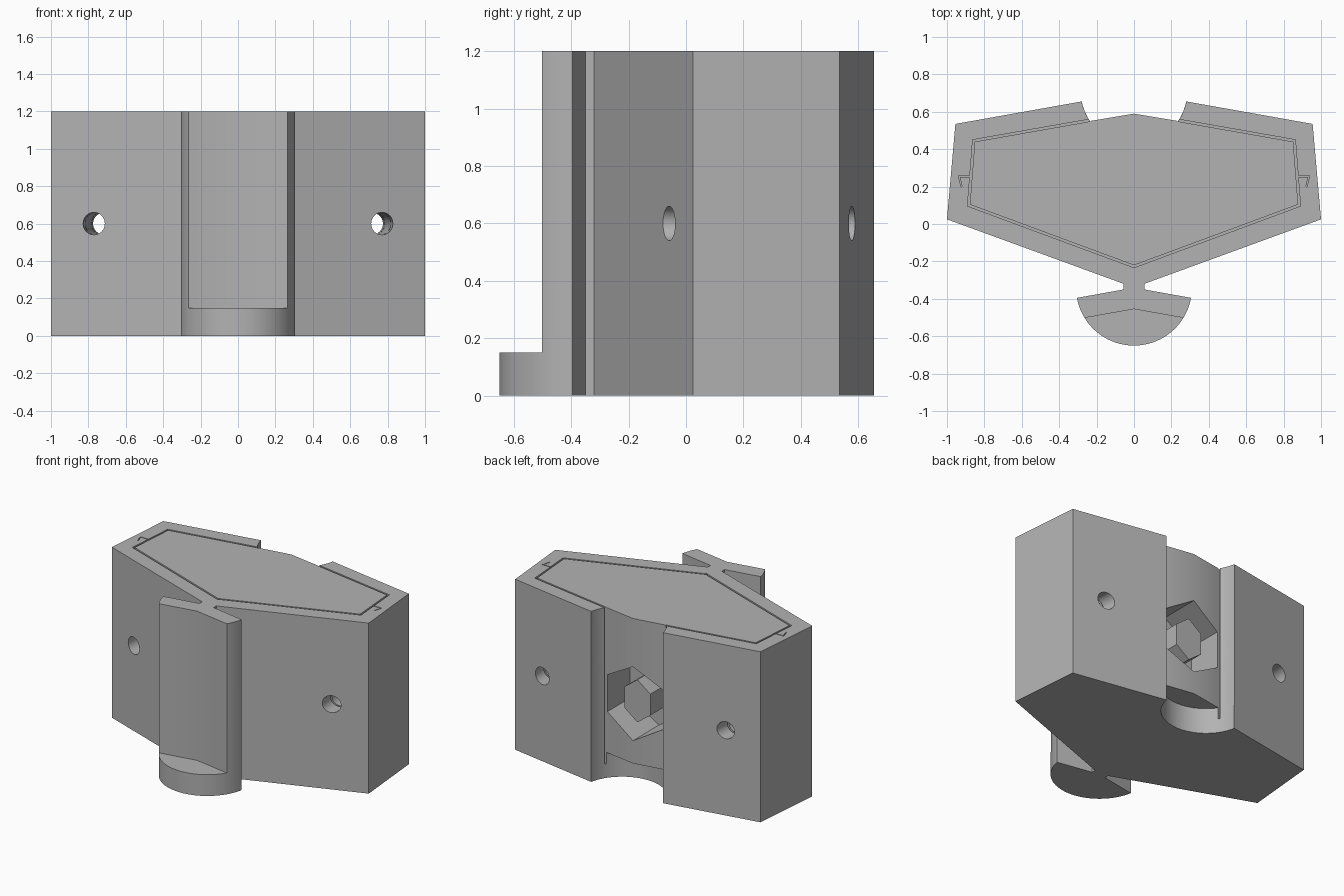
import bpy, bmesh, math
from mathutils import Vector

cube = bpy.data.objects.get("Cube")
if cube:
    bpy.data.objects.remove(cube, do_unlink=True)

grey = bpy.data.materials.new("plain grey")
grey.use_nodes = True
colour = (0.45, 0.45, 0.45, 1)
grey.diffuse_color = colour
grey.node_tree.nodes["Principled BSDF"].inputs["Base Color"].default_value = colour

HEIGHT = 1.2


def prism(name, points, low, high, place=lambda u, v, t: (u, v, t)):
    """Extrude a closed outline from low to high."""
    bm = bmesh.new()
    bottom = [bm.verts.new(place(u, v, low)) for u, v in points]
    top = [bm.verts.new(place(u, v, high)) for u, v in points]
    bm.faces.new(bottom)
    bm.faces.new(top)
    for i in range(len(points)):
        j = (i + 1) % len(points)
        bm.faces.new((bottom[i], bottom[j], top[j], top[i]))
    bmesh.ops.recalc_face_normals(bm, faces=bm.faces)
    mesh = bpy.data.meshes.new(name)
    bm.to_mesh(mesh)
    bm.free()
    mesh.materials.append(grey)
    obj = bpy.data.objects.new(name, mesh)
    bpy.context.collection.objects.link(obj)
    return obj


def along_y(u, v, t):
    return (u, t, v)


def arc(cy, radius, start, end, count):
    angles = [math.radians(start + (end - start) * i / count) for i in range(count + 1)]
    return [(radius * math.cos(a), cy + radius * math.sin(a)) for a in angles]


def mirrored(points):
    return [(-x, y) for x, y in reversed(points)]


def hexagon(half_width, half_height):
    return [(half_width * s, 0.6 + half_height * k)
            for s, k in ((0, 1), (1, 0.5), (1, -0.5), (0, -1), (-1, -0.5), (-1, 0.5))]


def bool_op(target, tool, operation="DIFFERENCE"):
    mod = target.modifiers.new("cut", "BOOLEAN")
    mod.operation, mod.solver, mod.object = operation, "EXACT", tool
    with bpy.context.temp_override(object=target, active_object=target):
        bpy.ops.object.modifier_apply(modifier=mod.name)
    bpy.data.objects.remove(tool, do_unlink=True)


def smooth(obj):
    bpy.ops.object.select_all(action="DESELECT")
    obj.select_set(True)
    bpy.context.view_layer.objects.active = obj
    bpy.ops.object.shade_smooth_by_angle(angle=math.radians(25))


# Six-sided block
half = [(0, -0.34), (1, 0.025), (0.955, 0.535), (0, 0.705)]
body = prism("body", half + mirrored(half[1:3]), 0, HEIGHT)

# Socket in the back: round foot, with a bent wall above it
bool_op(body, prism("foot_cutter", arc(0.71, 0.285, 0, 352.5, 47), -0.1, 0.18))
bool_op(body, prism("socket_cutter", arc(0.71, 0.285, -34, 214, 48) + [(0, 0.59)],
                    0.17, HEIGHT + 0.1))

# Hexagonal recess in the socket wall
bool_op(body, prism("recess_cutter", hexagon(0.225, 0.26), 0.3, 0.8, along_y))

# Through holes, running parallel to the slanted sides
ring = arc(0.6, 0.06, 0, 345, 23)
for side in (-1, 1):
    def slanted(u, v, t, side=side):
        return (u + side * (0.765 - 0.088 * t), t, v)
    bool_op(body, prism("hole_cutter", ring, -0.4, 0.9, slanted))


# Thin slits sunk into the top
def slit(a, b, width=0.012):
    a, b = Vector(a), Vector(b)
    along = (b - a).normalized() * width / 2
    across = Vector((-along.y, along.x))
    a, b = a - along, b + along
    bool_op(body, prism("slit_cutter", [a + across, b + across, b - across, a - across],
                        0.1, HEIGHT + 0.1))


loop = [(0, -0.227), (0.884, 0.1), (0.857, 0.445), (0.238, 0.554)]
hook = [(0.868, 0.255), (0.936, 0.255), (0.922, 0.202)]
for side in (-1, 1):
    for path, width in ((loop, 0.012), (hook, 0.006)):
        points = [(side * x, y) for x, y in path]
        for a, b in zip(points, points[1:]):
            slit(a, b, width)
smooth(body)

# Hexagonal peg inside the recess
prism("recess_peg", hexagon(0.1, 0.15), 0.28, 0.54, along_y)

# Dovetail rail on the front, standing on a round foot
neck = [(0.055, -0.35), (0.055, -0.3)]
back = neck + mirrored(neck)
edge = arc(-0.34, 0.31, -31.5, -10.2, 8)
rail = prism("front_rail", edge + back + mirrored(edge) + [(0, -0.455)], 0, HEIGHT)
foot = prism("rail_foot", arc(-0.34, 0.31, -169.8, -10.2, 48) + back, 0, 0.15)
bool_op(rail, foot, "UNION")
smooth(rail)
